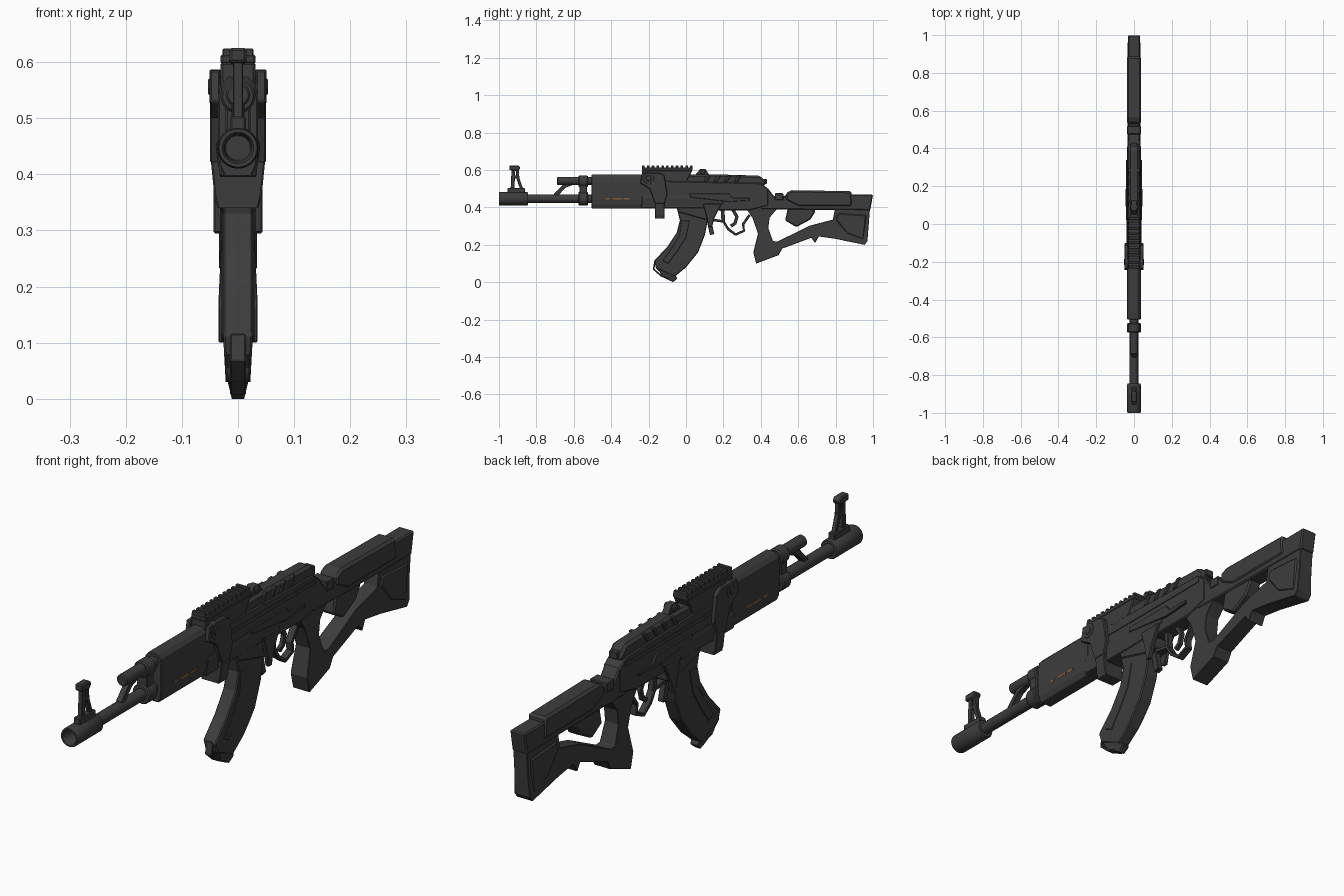
import bpy, bmesh, math
from mathutils import Vector


def material(name, rgb):
    m = bpy.data.materials.new(name)
    m.diffuse_color = (*rgb, 1)
    return m


GREY = material("dark_grey", (0.046, 0.046, 0.047))
ORANGE = material("burnt_orange", (0.26, 0.10, 0.02))


def finish(bm, name, mat=GREY, bevel=0, mirror=False, smooth=False):
    bmesh.ops.recalc_face_normals(bm, faces=bm.faces)
    me = bpy.data.meshes.new(name)
    bm.to_mesh(me)
    bm.free()
    ob = bpy.data.objects.new(name, me)
    bpy.context.collection.objects.link(ob)
    me.materials.append(mat)
    if bevel:
        b = ob.modifiers.new("chamfer", 'BEVEL')
        b.width, b.segments, b.limit_method = bevel, 1, 'ANGLE'
        b.angle_limit = math.radians(40)
    if mirror:
        ob.modifiers.new("mirror", 'MIRROR')
    if smooth:
        bpy.ops.object.select_all(action='DESELECT')
        ob.select_set(True)
        bpy.context.view_layer.objects.active = ob
        bpy.ops.object.shade_smooth_by_angle(angle=math.radians(35))
    return ob


def width_at(table, z):
    if z <= table[0][0]:
        return table[0][1]
    for (z0, w0), (z1, w1) in zip(table, table[1:]):
        if z <= z1:
            return w0 + (w1 - w0) * (z - z0) / (z1 - z0)
    return table[-1][1]


def prism(name, pts, hw, bevel=0.004, mat=GREY, x0=None):
    """Side profile (y, z) extruded across x. hw: half width, or (z, half width) table.
    With x0 it becomes a pair of side plates from x0 to hw."""
    bm = bmesh.new()
    a = -1 if x0 is None else x0
    b = 1 if x0 is None else hw
    f = bm.faces.new([bm.verts.new((a, y, z)) for y, z in pts])
    ext = bmesh.ops.extrude_face_region(bm, geom=[f])
    for v in ext["geom"]:
        if isinstance(v, bmesh.types.BMVert):
            v.co.x = b
    if x0 is None:
        table = hw if isinstance(hw, list) else [(0, hw)]
        if len(table) > 1:
            for z, _ in table:
                bmesh.ops.bisect_plane(bm, geom=bm.verts[:] + bm.edges[:] + bm.faces[:],
                                       plane_co=(0, 0, z), plane_no=(0, 0, 1))
        for v in bm.verts:
            v.co.x *= width_at(table, v.co.z)
    return finish(bm, name, mat, bevel, mirror=x0 is not None)


def box(name, y0, y1, z0, z1, hw, bevel=0.003, **k):
    return prism(name, [(y0, z0), (y1, z0), (y1, z1), (y0, z1)], hw, bevel, **k)


def ribbon(name, path, t, hw):
    """Flat strip of thickness t following a (y, z) path."""
    p = [Vector(q) for q in path]
    left, right = [], []
    for i, q in enumerate(p):
        d = (p[min(i + 1, len(p) - 1)] - p[max(i - 1, 0)]).normalized()
        n = Vector((-d.y, d.x)) * t / 2
        left.append(tuple(q + n))
        right.append(tuple(q - n))
    return prism(name, left + right[::-1], hw, 0.002)


def lathe(name, prof, z, seg=24):
    """(y, radius) profile turned about the y axis at height z."""
    bm = bmesh.new()
    vs = [bm.verts.new((r, y, z)) for y, r in prof]
    es = [bm.edges.new(e) for e in zip(vs, vs[1:])]
    bmesh.ops.spin(bm, geom=vs + es, cent=(0, 0, z), axis=(0, 1, 0),
                   angle=2 * math.pi, steps=seg, use_merge=True)
    bmesh.ops.remove_doubles(bm, verts=bm.verts, dist=1e-5)
    return finish(bm, name, smooth=True)


def body(name, sect, y0, y1, bevel=0):
    """Half cross-section (x, z), mirrored and extruded along y."""
    bm = bmesh.new()
    ring = sect + [(-x, z) for x, z in sect[::-1]]
    f = bm.faces.new([bm.verts.new((x, y0, z)) for x, z in ring])
    ext = bmesh.ops.extrude_face_region(bm, geom=[f])
    for v in ext["geom"]:
        if isinstance(v, bmesh.types.BMVert):
            v.co.y = y1
    return finish(bm, name, bevel=bevel)


def disc(name, y, z, r, x0, x1, seg=20):
    pts = [(y + r * math.cos(2 * math.pi * i / seg), z + r * math.sin(2 * math.pi * i / seg))
           for i in range(seg)]
    return prism(name, pts, x1, 0.003, x0=x0)


# Barrel with hollow muzzle, gas tube and their clamp
lathe("barrel", [(-0.93, 0), (-0.93, 0.022), (-0.99, 0.024), (-1.0, 0.028), (-1.0, 0.034),
                 (-0.995, 0.036), (-0.85, 0.036), (-0.845, 0.033), (-0.845, 0.0225),
                 (-0.45, 0.0225), (-0.45, 0)], 0.447)
lathe("gas_tube", [(-0.69, 0), (-0.69, 0.018), (-0.685, 0.022), (-0.45, 0.022), (-0.45, 0)], 0.542)
for nm, z, r in (("upper_clamp", 0.54, 0.031), ("lower_clamp", 0.447, 0.037)):
    lathe(nm, [(-0.575, 0), (-0.575, r - 0.004), (-0.57, r), (-0.53, r), (-0.525, r - 0.004),
               (-0.525, 0)], z)
box("clamp_bridge", -0.57, -0.53, 0.45, 0.54, 0.022)
ribbon("gas_strut", [(-0.70, 0.462), (-0.65, 0.515), (-0.61, 0.53)], 0.022, 0.012)

# Front sight
box("front_sight_base", -0.955, -0.86, 0.47, 0.503, 0.014)
ribbon("front_sight_post", [(-0.928, 0.49), (-0.922, 0.615)], 0.02, 0.009)
ribbon("front_sight_brace", [(-0.876, 0.49), (-0.90, 0.56), (-0.90, 0.61)], 0.016, 0.009)
box("front_sight_bridge", -0.93, -0.89, 0.555, 0.57, 0.009)
prism("front_sight_hood", [(-0.945, 0.60), (-0.90, 0.595), (-0.885, 0.61), (-0.895, 0.625),
                           (-0.945, 0.625)], 0.015)

# Handguard and receiver
body("handguard", [(0.018, 0.575), (0.032, 0.558), (0.036, 0.53), (0.036, 0.44), (0.033, 0.415),
                   (0.024, 0.395)], -0.505, -0.22, 0.003)
prism("receiver", [(-0.24, 0.395), (0.10, 0.395), (0.14, 0.385), (0.34, 0.385), (0.44, 0.41),
                   (0.44, 0.50), (0.40, 0.53), (-0.24, 0.545)], 0.034)
prism("receiver_flare", [(-0.235, 0.395), (0.06, 0.395), (0.20, 0.42), (0.20, 0.445),
                         (0.12, 0.465), (-0.235, 0.465)],
      [(0.395, 0.032), (0.45, 0.040), (0.465, 0.036)], 0.002)
body("receiver_rib", [(0.037, 0.512), (0.037, 0.498)], -0.10, 0.41)
prism("top_cover", [(-0.10, 0.52), (0.42, 0.515), (0.43, 0.535), (0.395, 0.57), (0.15, 0.577),
                    (-0.10, 0.575)], 0.028, 0.010)
for i in range(4):
    y = 0.09 + i * 0.055
    prism("cover_rib", [(y, 0.535), (y + 0.02, 0.535), (y + 0.042, 0.572), (y + 0.022, 0.572)],
          0.033, 0.003)
box("cover_latch", 0.395, 0.432, 0.525, 0.552, 0.018)
prism("side_panel", [(0.02, 0.475), (0.23, 0.475), (0.25, 0.45), (0.34, 0.45), (0.34, 0.437),
                     (0.23, 0.43), (0.02, 0.455)], 0.042, 0.002, x0=0.03)

# Thin accent dashes on the handguard sides
for y, w in ((-0.43, 0.02), (-0.39, 0.045), (-0.335, 0.03)):
    box("accent_dash", y, y + w, 0.442, 0.451, 0.0368, 0, mat=ORANGE, x0=0.0355)

# Rail, clamp mount and rear sight
prism("mount_body", [(-0.235, 0.53), (0.0, 0.53), (0.035, 0.60), (-0.235, 0.60)], 0.031)
box("rail", -0.235, 0.035, 0.597, 0.614, 0.031)
for i in range(11):
    y = -0.235 + i * 0.0257
    box("rail_tooth", y, y + 0.014, 0.61, 0.624, 0.028, 0.002)
prism("mount_arm", [(-0.235, 0.585), (-0.245, 0.53), (-0.195, 0.50), (-0.165, 0.42),
                    (-0.115, 0.42), (-0.10, 0.47), (-0.115, 0.57), (-0.14, 0.585)],
      0.050, 0.003, x0=0.032)
prism("mount_foot", [(-0.165, 0.34), (-0.115, 0.34), (-0.115, 0.43), (-0.165, 0.43)],
      [(0.34, 0.036), (0.36, 0.042), (0.42, 0.048)], 0.003)
disc("mount_knob", -0.20, 0.556, 0.031, 0.03, 0.051)
disc("mount_bolt", -0.20, 0.556, 0.018, 0.045, 0.0535, 6)
prism("rear_sight", [(0.0, 0.56), (0.04, 0.562), (0.075, 0.605), (0.105, 0.605), (0.115, 0.59),
                     (0.135, 0.56)], 0.014)
disc("rear_sight_drum", 0.09, 0.59, 0.014, 0.0, 0.022, 12)

# Curved magazine with tapered floor plate
prism("magazine_well", [(-0.05, 0.41), (-0.04, 0.375), (0.12, 0.33), (0.15, 0.34), (0.15, 0.41)],
      0.031)
prism("magazine", [(-0.05, 0.40), (-0.033, 0.33), (-0.05, 0.265), (-0.10, 0.19), (-0.17, 0.115),
                   (-0.16, 0.075), (-0.06, 0.03), (0.0, 0.08), (0.065, 0.16), (0.10, 0.25),
                   (0.118, 0.34)], [(0.03, 0.022), (0.12, 0.027)])
prism("magazine_spine", [(-0.025, 0.33), (0.02, 0.33), (-0.0, 0.24), (-0.05, 0.16), (-0.095, 0.10),
                         (-0.125, 0.115), (-0.075, 0.185), (-0.035, 0.25)], 0.0295, 0.002)
prism("floor_plate", [(-0.165, 0.08), (-0.055, 0.035), (-0.045, 0.02), (-0.07, 0.0),
                      (-0.10, 0.02), (-0.13, 0.03), (-0.14, 0.055)],
      [(0, 0.011), (0.05, 0.023)], 0.003)
ribbon("floor_loop", [(-0.165, 0.115), (-0.173, 0.07), (-0.135, 0.037), (-0.08, 0.01)], 0.009, 0.014)

# Magazine release, trigger and guard
prism("release_plate", [(0.09, 0.42), (0.19, 0.42), (0.15, 0.34), (0.14, 0.295), (0.12, 0.295),
                        (0.11, 0.35)], 0.044, 0.003, x0=0.028)
ribbon("magazine_release", [(0.14, 0.39), (0.125, 0.32), (0.14, 0.255)], 0.024, 0.012)
ribbon("trigger_guard", [(0.135, 0.335), (0.20, 0.325), (0.225, 0.285), (0.265, 0.255),
                         (0.31, 0.275), (0.305, 0.31), (0.34, 0.36)], 0.014, 0.014)
ribbon("trigger", [(0.25, 0.39), (0.272, 0.35), (0.262, 0.315), (0.24, 0.30)], 0.018, 0.008)
ribbon("guard_front", [(0.195, 0.39), (0.20, 0.32)], 0.02, 0.012)

# Thumbhole grip, lower bar and butt in one outline
prism("grip_and_butt", [(0.31, 0.41), (0.355, 0.345), (0.385, 0.26), (0.36, 0.16), (0.375, 0.10),
                        (0.495, 0.145), (0.515, 0.18), (0.67, 0.238), (0.69, 0.21), (0.71, 0.245),
                        (0.80, 0.232), (0.955, 0.20), (0.97, 0.22), (0.985, 0.41), (0.80, 0.41),
                        (0.785, 0.335), (0.66, 0.302), (0.49, 0.218), (0.465, 0.22),
                        (0.44, 0.29), (0.447, 0.345), (0.48, 0.385), (0.52, 0.41)],
      [(0.095, 0.035), (0.17, 0.035), (0.30, 0.029), (0.41, 0.029)], 0.006)
prism("butt_pad", [(0.80, 0.335), (0.86, 0.26), (0.95, 0.225), (0.965, 0.36), (0.81, 0.37)],
      0.034, 0.006)

# Upper stock, cheek rest and hanging block
prism("upper_stock", [(0.40, 0.39), (0.985, 0.385), (1.0, 0.468), (0.54, 0.468), (0.52, 0.46),
                      (0.47, 0.46), (0.44, 0.50), (0.39, 0.52)], 0.032, 0.005)
prism("cheek_rest", [(0.53, 0.44), (0.60, 0.405), (0.89, 0.405), (0.885, 0.487), (0.565, 0.492),
                     (0.535, 0.478)], 0.037, 0.009)
box("stock_latch", 0.475, 0.52, 0.44, 0.476, 0.036)
prism("hanging_block", [(0.545, 0.40), (0.53, 0.33), (0.59, 0.295), (0.665, 0.335), (0.69, 0.375),
                        (0.69, 0.40)], 0.026, 0.006)
